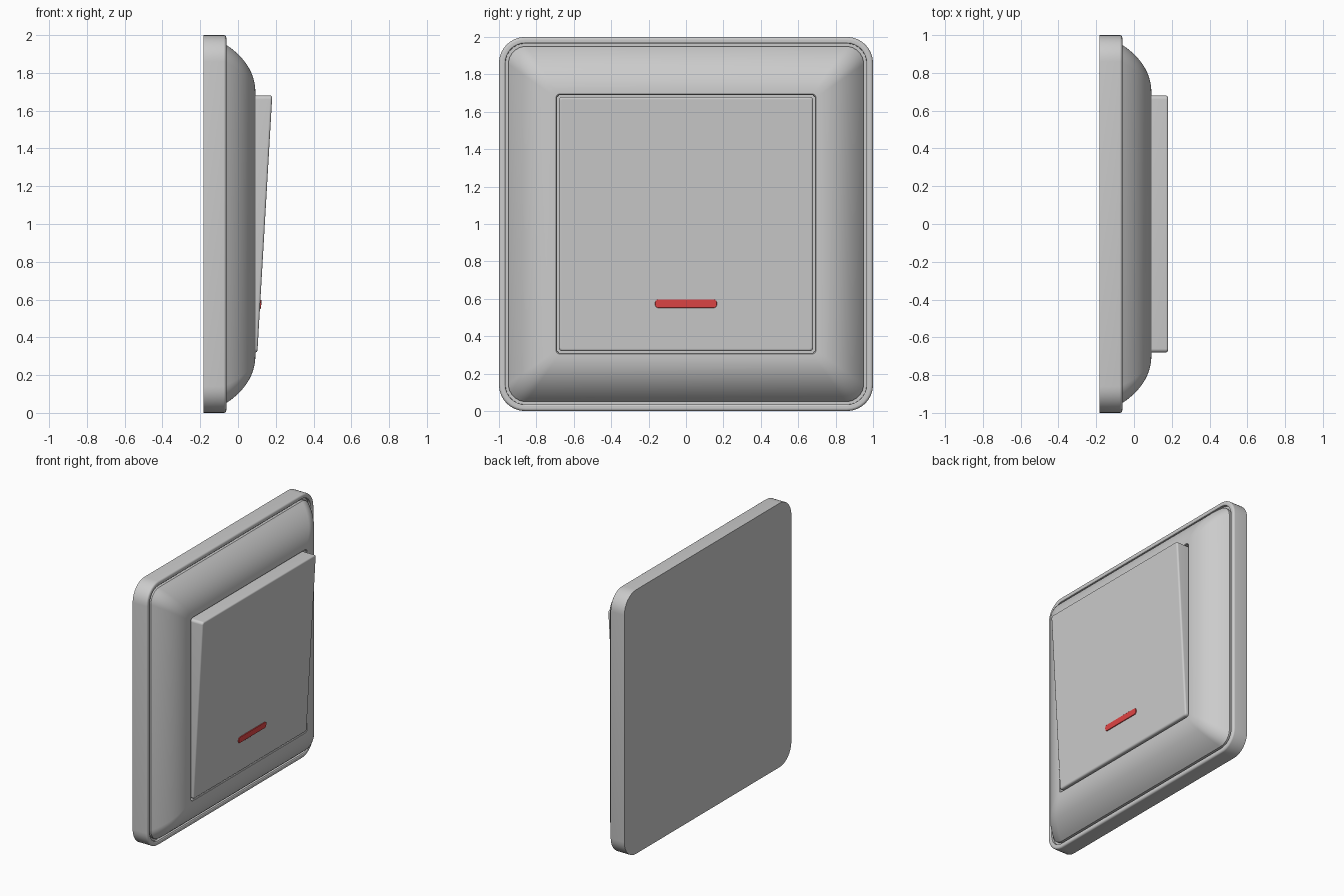
import bpy, bmesh
from math import sin, cos, pi, radians

if "Cube" in bpy.data.objects:
    bpy.data.objects.remove(bpy.data.objects["Cube"])


def ring(hy, hz, r, seg=8):
    """Rounded rectangle in the YZ plane, counter-clockwise seen from +x."""
    pts = []
    for k, (sy, sz) in enumerate([(1, 1), (-1, 1), (-1, -1), (1, -1)]):
        for i in range(seg + 1):
            a = (k + i / seg) * pi / 2
            pts.append((sy * (hy - r) + r * cos(a), sz * (hz - r) + r * sin(a)))
    return pts


def loft(name, sections, zc=1.0):
    """Skin sections (x, half_y, half_z, radius, tilt) and cap both ends."""
    bm = bmesh.new()
    loops = [[bm.verts.new((x + tilt * z, y, zc + z)) for y, z in ring(hy, hz, r)]
             for x, hy, hz, r, tilt in sections]
    n = len(loops[0])
    for a, b in zip(loops, loops[1:]):
        for j in range(n):
            k = (j + 1) % n
            bm.faces.new((a[j], a[k], b[k], b[j]))
    bm.faces.new(loops[0][::-1])
    bm.faces.new(loops[-1])
    bmesh.ops.recalc_face_normals(bm, faces=bm.faces[:])
    me = bpy.data.meshes.new(name)
    bm.to_mesh(me)
    bm.free()
    ob = bpy.data.objects.new(name, me)
    bpy.context.collection.objects.link(ob)
    bpy.ops.object.select_all(action='DESELECT')
    ob.select_set(True)
    bpy.context.view_layer.objects.active = ob
    bpy.ops.object.shade_smooth_by_angle(angle=radians(30))
    return ob


def soft_front(x, hy, hz, r, b, tilt, steps=4):
    """Rounded front edge of radius b ending in a small flat support loop."""
    out = []
    for i in range(steps + 1):
        a = i / steps * pi / 2
        d = b * (1 - cos(a))
        out.append((x - b + b * sin(a), hy - d, hz - d, r - d, tilt))
    d = b * 1.3
    return out + [(x, hy - d, hz - d, r - d, tilt)]


# back plate: straight side, rounded rim, narrow groove inside the rim
plate = [(-0.183, 1, 1, 0.14, 0)] + soft_front(-0.062, 1, 1, 0.14, 0.014, 0)
plate += [(x, h, h, h - 0.86, 0) for x, h in
          [(-0.062, 0.972), (-0.066, 0.966), (-0.085, 0.965), (-0.085, 0.93)]]
loft("back_plate", plate)

# frame: convex dome rising from the groove to the rocker opening
dome = [(-0.09, 0.95, 0.95, 0.095, 0)]
STEPS = 14
for i in range(STEPS + 1):
    t = i / STEPS
    a = radians(42 + 48 * t)
    u = (sin(a) - sin(radians(42))) / (1 - sin(radians(42)))
    v = cos(a) / cos(radians(42))
    h = 0.70 + 0.25 * v
    dome.append((-0.065 + 0.157 * u, h, h, 0.022 + 0.073 * v, 0))
dome += [(x, h, h, 0.02, 0) for x, h in
         [(0.092, 0.695), (0.088, 0.691), (0.04, 0.69), (0.04, 0.66)]]
loft("frame", dome)

# rocker: wedge-shaped key, further out at the top
TILT = 0.058
MID = 0.142
rocker = [(0.035, 0.68, 0.68, 0.02, 0)]
rocker += soft_front(MID, 0.68, 0.68, 0.02, 0.012, TILT)
loft("rocker", rocker)

# indicator light set into the lower part of the rocker
ZI = 0.574
xi = MID + TILT * (ZI - 1) + 0.006
lamp = [(xi - 0.02, 0.165, 0.023, 0.018, TILT)]
lamp += soft_front(xi, 0.165, 0.023, 0.018, 0.003, TILT)
light = loft("indicator_light", lamp, ZI)
red = bpy.data.materials.new("red")
red.diffuse_color = (0.75, 0.06, 0.06, 1)
red.use_nodes = True
red.node_tree.nodes["Principled BSDF"].inputs["Base Color"].default_value = red.diffuse_color
light.data.materials.append(red)
